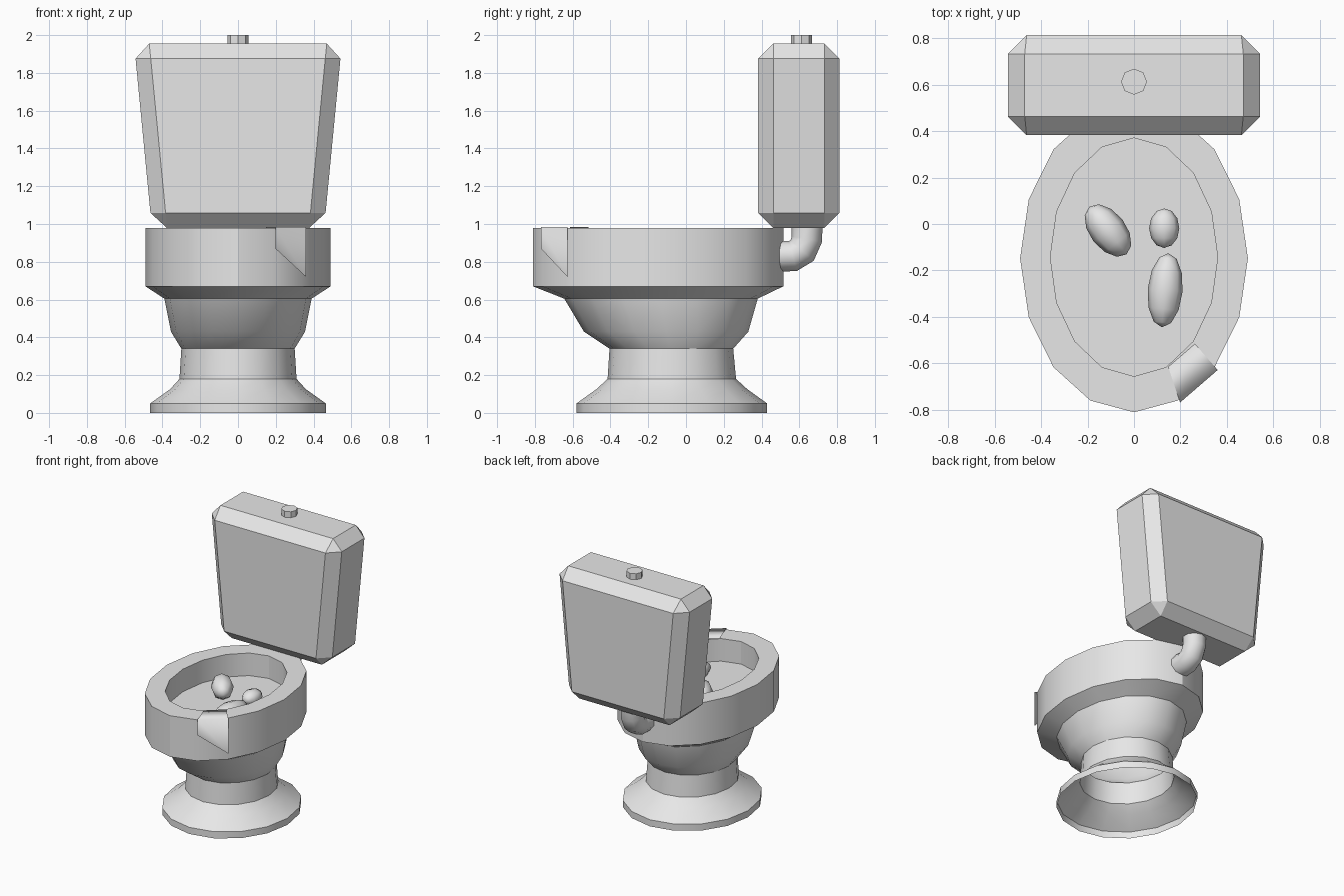
import bpy, bmesh, math
from mathutils import Euler

cube = bpy.data.objects.get("Cube")
if cube:
    bpy.data.objects.remove(cube, do_unlink=True)

mat = bpy.data.materials.new("grey ceramic")
mat.use_nodes = True
GREY = (0.8, 0.8, 0.8, 1)
mat.diffuse_color = GREY
mat.node_tree.nodes["Principled BSDF"].inputs["Base Color"].default_value = GREY


def finish(name, bm, smooth=30):
    """Turn a bmesh into a named, coloured object."""
    me = bpy.data.meshes.new(name)
    bm.to_mesh(me)
    bm.free()
    me.materials.append(mat)
    ob = bpy.data.objects.new(name, me)
    bpy.context.collection.objects.link(ob)
    if smooth:
        bpy.ops.object.select_all(action='DESELECT')
        ob.select_set(True)
        bpy.context.view_layer.objects.active = ob
        bpy.ops.object.shade_smooth_by_angle(angle=math.radians(smooth))
    return ob


def bridge(bm, a, b):
    n = len(a)
    for i in range(n):
        j = (i + 1) % n
        bm.faces.new((a[i], a[j], b[j], b[i]))


def oval(bm, half_width, front, back, z, n=16):
    mid, half = (front + back) / 2, (back - front) / 2
    return [bm.verts.new((half_width * math.sin(2 * math.pi * i / n),
                          mid - half * math.cos(2 * math.pi * i / n), z))
            for i in range(n)]


# Pedestal, rim and basin: stacked ovals (half width, front, back, height)
bowl_profile = [
    (0.465, -0.58, 0.43, 0.0), (0.465, -0.58, 0.43, 0.05),
    (0.36, -0.475, 0.325, 0.125), (0.31, -0.415, 0.265, 0.18),
    (0.30, -0.405, 0.25, 0.34), (0.355, -0.54, 0.33, 0.43),
    (0.39, -0.645, 0.38, 0.605), (0.49, -0.81, 0.515, 0.67),
    (0.49, -0.81, 0.515, 0.98), (0.36, -0.655, 0.37, 0.98),
    (0.36, -0.655, 0.37, 0.81)]
bm = bmesh.new()
rings = [oval(bm, *row) for row in bowl_profile]
for low, high in zip(rings, rings[1:]):
    bridge(bm, low, high)
bm.faces.new(rings[-1])
finish("bowl", bm)

# Tank: tapered box with chamfered edges
bm = bmesh.new()
bmesh.ops.create_cube(bm, size=2)
for v in bm.verts:
    half = 0.55 if v.co.z > 0 else 0.456
    v.co = (v.co.x * half, 0.597 + v.co.y * 0.215, 1.467 + v.co.z * 0.488)
bmesh.ops.bevel(bm, geom=bm.edges[:], offset=0.08, segments=1, affect='EDGES')
finish("tank", bm, 0)

# Flush button
bm = bmesh.new()
bmesh.ops.create_cone(bm, cap_ends=True, segments=8, radius1=0.056,
                      radius2=0.056, depth=0.06)
bmesh.ops.translate(bm, verts=bm.verts, vec=(0, 0.612, 1.97))
finish("flush_button", bm)

# Pipe: rings swept from the tank down into the back of the bowl
bm = bmesh.new()
path = [(0.64, 1.0), (0.64, 0.92), (0.615, 0.86), (0.565, 0.83), (0.48, 0.83)]
tilts = [0, 10, 42, 75, 90]
pipe = []
for (y, z), tilt in zip(path, tilts):
    t = math.radians(tilt)
    ring = []
    for k in range(10):
        a = 2 * math.pi * k / 10
        across = 0.082 * math.cos(a)
        ring.append(bm.verts.new((0.082 * math.sin(a), y + across * math.cos(t),
                                  z - across * math.sin(t))))
    pipe.append(ring)
for a, b in zip(pipe, pipe[1:]):
    bridge(bm, a, b)
bm.faces.new(pipe[0])
bm.faces.new(pipe[-1])
bmesh.ops.recalc_face_normals(bm, faces=bm.faces)
finish("pipe", bm, 50)

# Paper strip draped over the rim: (left point, right point) rows
inner = ((0.147, -0.615), (0.262, -0.516))
outer = ((0.198, -0.768), (0.36, -0.628))
rows = [(inner, 0.86, 0.85), (inner, 0.985, 0.985),
        (outer, 0.985, 0.985), (outer, 0.87, 0.72)]
bm = bmesh.new()
strip = [[bm.verts.new((*p[0], zl)), bm.verts.new((*p[1], zr))]
         for p, zl, zr in rows]
for a, b in zip(strip, strip[1:]):
    bm.faces.new((a[0], b[0], b[1], a[1]))
bmesh.ops.recalc_face_normals(bm, faces=bm.faces)
if bm.faces[:][1].normal.z < 0:
    bmesh.ops.reverse_faces(bm, faces=bm.faces)
finish("paper_strip", bm, 120)

# Lumps floating in the basin: name, centre, half sizes, turn in degrees
lumps = [("lump_left", (-0.112, -0.028, 0.87), (0.078, 0.13, 0.08), 38),
         ("lump_small", (0.13, -0.018, 0.855), (0.065, 0.085, 0.055), 0),
         ("lump_long", (0.134, -0.285, 0.85), (0.075, 0.16, 0.065), -5)]
for name, centre, size, turn in lumps:
    bm = bmesh.new()
    bmesh.ops.create_uvsphere(bm, u_segments=8, v_segments=6, radius=1)
    # poles lie along the length
    bmesh.ops.rotate(bm, verts=bm.verts,
                     matrix=Euler((math.pi / 2, 0, 0)).to_matrix())
    bmesh.ops.scale(bm, verts=bm.verts, vec=size)
    bmesh.ops.rotate(bm, verts=bm.verts,
                     matrix=Euler((0, 0, math.radians(turn))).to_matrix())
    bmesh.ops.translate(bm, verts=bm.verts, vec=centre)
    finish(name, bm, 80)
